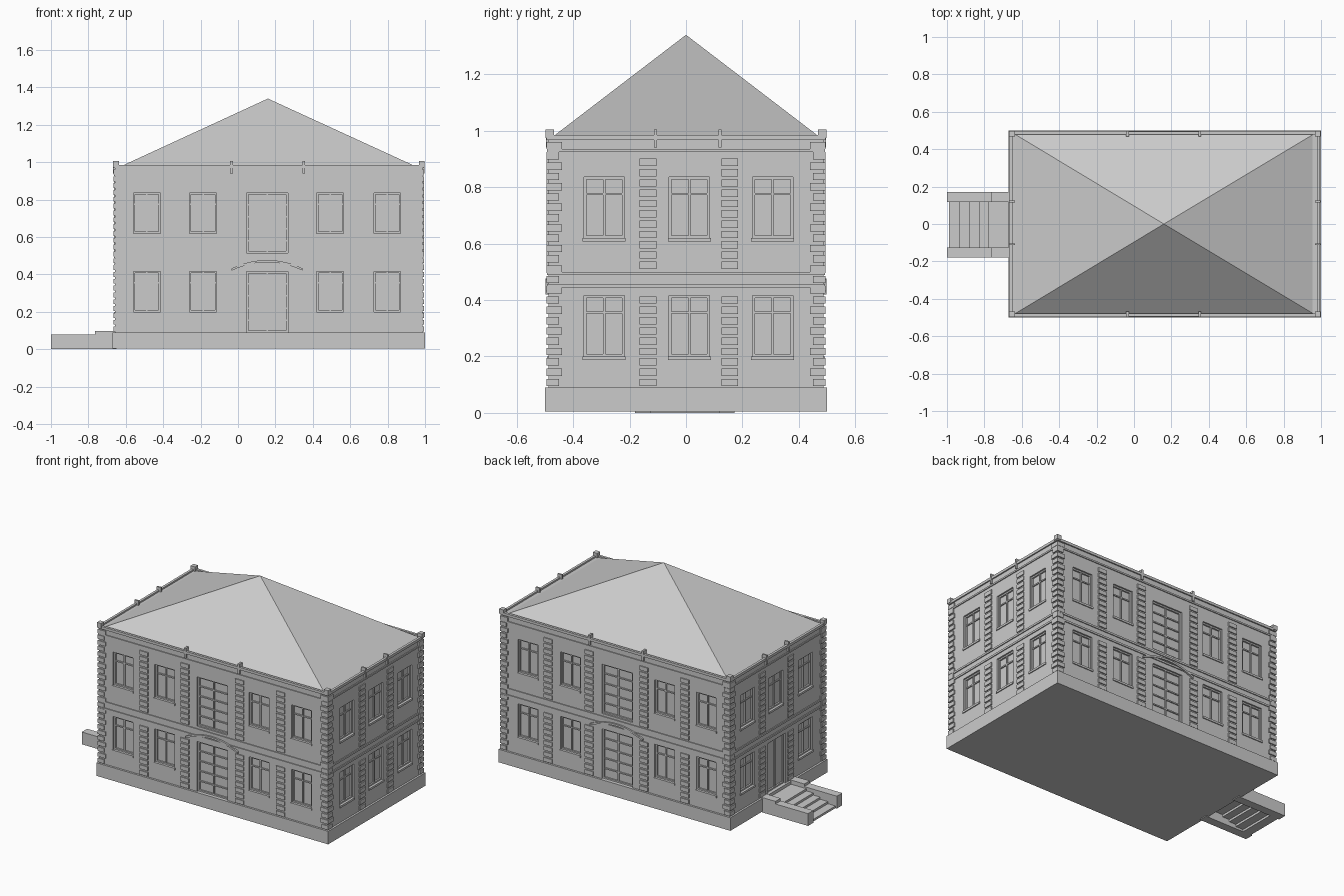
import bpy, bmesh, math

if "Cube" in bpy.data.objects:
    bpy.data.objects.remove(bpy.data.objects["Cube"])

CX = 0.165                      # building centre along x
WX, WY = 0.822, 0.487           # wall half sizes
PX, PY = 0.83, 0.495            # outer trim half sizes
TOP = 0.985


def add_box(bm, x0, x1, y0, y1, z0, z1):
    x0, x1 = sorted((x0, x1))
    y0, y1 = sorted((y0, y1))
    v = [bm.verts.new((x, y, z)) for z in (z0, z1)
         for x, y in ((x0, y0), (x1, y0), (x1, y1), (x0, y1))]
    for f in ((3, 2, 1, 0), (4, 5, 6, 7), (0, 1, 5, 4), (1, 2, 6, 5), (2, 3, 7, 6), (3, 0, 4, 7)):
        bm.faces.new([v[i] for i in f])


def finish(name, bm):
    bmesh.ops.recalc_face_normals(bm, faces=bm.faces)
    me = bpy.data.meshes.new(name)
    bm.to_mesh(me)
    bm.free()
    ob = bpy.data.objects.new(name, me)
    bpy.context.collection.objects.link(ob)
    return ob


def boxes(name, items):
    bm = bmesh.new()
    for b in items:
        add_box(bm, *b)
    return finish(name, bm)


def on_wall(side, u0, u1, d0, d1, z0, z1):
    """Box on a facade: u runs along it, d is distance outward from the wall plane."""
    if side in ("front", "back"):
        s = -1 if side == "front" else 1
        return (u0, u1, s * (WY + d0), s * (WY + d1), z0, z1)
    s = -1 if side == "left" else 1
    return (CX + s * (WX + d0), CX + s * (WX + d1), u0, u1, z0, z1)


# Openings: (side, u0, u1, z0, z1, columns, row fractions, has sill)
LONG = (-0.487, -0.187, 0.493, 0.798)
SHORT = (-0.29, 0.012, 0.307)
openings = []
for side in ("front", "back", "left", "right"):
    centres = LONG if side in ("front", "back") else SHORT
    for floor, z in enumerate((0.20, 0.62)):
        for c in centres:
            if side == "left" and floor == 0 and c == 0.012:
                continue
            openings.append((side, c - 0.072, c + 0.072, z, z + 0.216, 2, (0.72,), True))
for side in ("front", "back"):
    for z0, z1 in ((0.09, 0.415), (0.515, 0.836)):
        openings.append((side, 0.046, 0.266, z0, z1, 2, (0.2, 0.4, 0.6, 0.8), False))
openings.append(("left", -0.085, 0.095, 0.09, 0.415, 2, (), False))

# Walls with recessed openings
walls = boxes("walls", [(CX - WX, CX + WX, -WY, WY, 0.05, 0.975)])
cutter = boxes("opening_cutter", [on_wall(s, a, b, -0.02, 0.05, z0, z1)
                                  for s, a, b, z0, z1, *_ in openings])
cutter.hide_render = True
mod = walls.modifiers.new("openings", "BOOLEAN")
mod.object, mod.operation, mod.solver = cutter, "DIFFERENCE", "EXACT"
bpy.context.view_layer.objects.active = walls
bpy.ops.object.modifier_apply(modifier=mod.name)
bpy.data.objects.remove(cutter)

# Window and door frames with glazing bars, plus sills
bars, sills = [], []
for s, a, b, z0, z1, cols, rows, sill in openings:
    t = 0.009
    bars += [on_wall(s, a, a + t, -0.021, -0.010, z0, z1), on_wall(s, b - t, b, -0.021, -0.010, z0, z1),
             on_wall(s, a + t, b - t, -0.021, -0.010, z0, z0 + t),
             on_wall(s, a + t, b - t, -0.021, -0.010, z1 - t, z1)]
    for i in range(1, cols):
        u = a + (b - a) * i / cols
        bars.append(on_wall(s, u - 0.004, u + 0.004, -0.021, -0.012, z0, z1))
    for r in rows:
        z = z0 + (z1 - z0) * r
        bars.append(on_wall(s, a, b, -0.021, -0.013, z - 0.004, z + 0.004))
    if sill:
        sills.append(on_wall(s, a - 0.004, b + 0.004, -0.005, 0.006, z0 - 0.013, z0))
boxes("window_frames", bars)
boxes("window_sills", sills)

# Plinth
boxes("plinth", [(CX - 0.835, CX + 0.835, -0.5, 0.5, 0.005, 0.09)])

# Corner quoins, wrapping both faces
quoins = []
PITCH = 0.0365
for sx in (-1, 1):
    for sy in (-1, 1):
        for i in range(24):
            z = 0.095 + i * PITCH
            w = 0.055 if i % 2 else 0.045
            quoins.append((CX + sx * (PX - w), CX + sx * PX, sy * (PY - w), sy * PY, z, z + 0.026))
boxes("corner_quoins", quoins)

# Banded pilasters between the bays
bands = []
for side in ("front", "back", "left", "right"):
    us = (-0.335, -0.04, 0.355, 0.65) if side in ("front", "back") else (-0.135, 0.155)
    for u in us:
        for base, n in ((0.095, 9), (0.51, 11)):
            for i in range(n):
                z = base + i * PITCH
                bands.append(on_wall(side, u - 0.03, u + 0.03, -0.005, 0.007, z, z + 0.026))
boxes("pilaster_bands", bands)

# Belt courses and cornice
for name, z0, z1, d in (("lower_belt", 0.445, 0.457, 0.006), ("upper_belt", 0.488, 0.50, 0.006),
                        ("frieze_belt", 0.925, 0.935, 0.006)):
    boxes(name, [(CX - WX - d, CX + WX + d, -WY - d, -WY + 0.005, z0, z1),
                 (CX - WX - d, CX + WX + d, WY - 0.005, WY + d, z0, z1),
                 (CX - WX - d, CX - WX + 0.005, -WY + 0.005, WY - 0.005, z0, z1),
                 (CX + WX - 0.005, CX + WX + d, -WY + 0.005, WY - 0.005, z0, z1)])
boxes("parapet", [(CX - PX, CX + PX, s * (PY - 0.016), s * PY, 0.968, TOP) for s in (-1, 1)]
      + [(CX + s * (PX - 0.016), CX + s * PX, -PY + 0.016, PY - 0.016, 0.968, TOP) for s in (-1, 1)])

# Parapet posts
posts = [(CX + a * (PX - 0.028), CX + a * (PX + 0.003), b * (PY - 0.028), b * (PY + 0.003), 0.975, 1.005)
         for a in (-1, 1) for b in (-1, 1)]
for s in (-1, 1):
    posts += [(x - 0.007, x + 0.007, s * (PY - 0.028), s * (PY + 0.002), 0.94, 1.005) for x in (-0.035, 0.352)]
    posts += [(CX + s * (PX - 0.028), CX + s * (PX + 0.002), y - 0.005, y + 0.005, 0.94, 1.005)
              for y in (-0.108, 0.12)]
boxes("parapet_posts", posts)

# Shallow arched moulding over the ground floor double doors
for side in ("front", "back"):
    s = -1 if side == "front" else 1
    bm = bmesh.new()
    rings = []
    for i in range(13):
        t = -1 + i / 6
        x, z = 0.156 + 0.19 * t, 0.42 + 0.045 * (1 - t * t)
        rings.append([bm.verts.new((x, s * (WY + d), z + h))
                      for d, h in ((-0.004, 0), (0.011, 0), (0.011, 0.012), (-0.004, 0.012))])
    for p, q in zip(rings, rings[1:]):
        for k in range(4):
            bm.faces.new((p[k], p[(k + 1) % 4], q[(k + 1) % 4], q[k]))
    bm.faces.new(rings[0])
    bm.faces.new(rings[-1])
    finish(side + "_door_arch", bm)

# Pyramid roof
bm = bmesh.new()
base = [bm.verts.new((x, y, 0.973)) for x, y in
        ((-0.637, -0.48), (0.96, -0.48), (0.96, 0.48), (-0.637, 0.48))]
apex = bm.verts.new((0.16, 0, 1.34))
bm.faces.new(base)
for i in range(4):
    bm.faces.new((base[i], base[(i + 1) % 4], apex))
finish("roof", bm)

# Entrance stairs on the left: two stepped cheek walls and open-bottomed steps
boxes("stair_cheeks", [b for y0, y1 in ((-0.18, -0.125), (0.118, 0.172))
                       for b in ((-1.0, -0.765, y0, y1, 0, 0.08), (-0.765, -0.65, y0, y1, 0, 0.097))])
steps = []
edges = (-0.99, -0.935, -0.88, -0.83, -0.78, -0.65)
for i, (x0, x1) in enumerate(zip(edges, edges[1:])):
    z = 0.014 * (i + 1)
    steps.append((x0, x1 + 0.004, -0.125, 0.118, z - 0.014, z))
boxes("stair_steps", steps)
